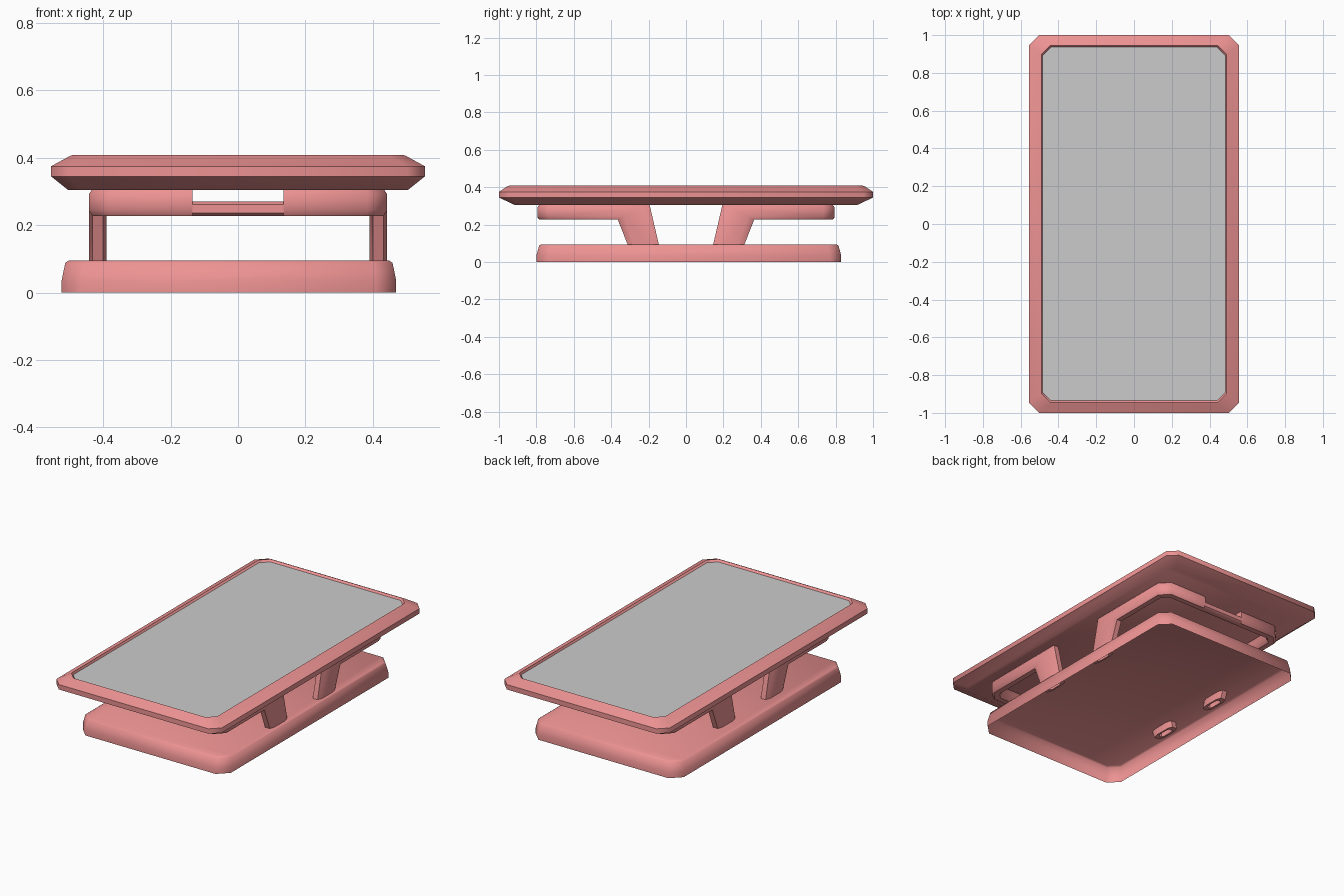
import bpy, bmesh
from math import radians
from mathutils import Vector

if "Cube" in bpy.data.objects:
    bpy.data.objects.remove(bpy.data.objects["Cube"])

red = bpy.data.materials.new("coral_paint")
red.diffuse_color = (0.85, 0.29, 0.29, 1)
red.use_nodes = True
red.node_tree.nodes["Principled BSDF"].inputs["Base Color"].default_value = red.diffuse_color


def loft(name, rings, angle, cap_start=True, cap_end=True, mat=red, flip=(1, 1)):
    """Skin a list of equal-length point rings into one object."""
    bm = bmesh.new()
    vs = [[bm.verts.new((p[0] * flip[0], p[1] * flip[1], p[2])) for p in r] for r in rings]
    n = len(vs[0])
    for a, b in zip(vs, vs[1:]):
        for i in range(n):
            j = (i + 1) % n
            bm.faces.new((a[i], a[j], b[j], b[i]))
    if cap_start:
        bm.faces.new(vs[0][::-1])
    if cap_end:
        bm.faces.new(vs[-1])
    bmesh.ops.recalc_face_normals(bm, faces=bm.faces)
    me = bpy.data.meshes.new(name)
    bm.to_mesh(me)
    bm.free()
    ob = bpy.data.objects.new(name, me)
    bpy.context.collection.objects.link(ob)
    if mat:
        me.materials.append(mat)
    bpy.ops.object.select_all(action='DESELECT')
    ob.select_set(True)
    bpy.context.view_layer.objects.active = ob
    bpy.ops.object.shade_smooth_by_angle(angle=radians(angle))
    return ob


def plate(hx, hy, c, z, cx=0, cy=0):
    """Rectangle with cut corners."""
    pts = [(hx, hy - c), (hx - c, hy), (c - hx, hy), (-hx, hy - c),
           (-hx, c - hy), (c - hx, -hy), (hx - c, -hy), (hx, c - hy)]
    return [Vector((x + cx, y + cy, z)) for x, y in pts]


def section(*corners, f=0.2):
    """Four corners of a bar section, each chamfered."""
    q = [Vector(c) for c in corners]
    out = []
    for i in range(4):
        out += [q[i].lerp(q[i - 1], f), q[i].lerp(q[(i + 1) % 4], f)]
    return out


# Table top frame with closed underside, and the inset panel
loft("top_frame", [plate(.505, .915, .04, .305), plate(.555, 1, .052, .345),
                   plate(.555, 1, .052, .375), plate(.50, .955, .05, .405),
                   plate(.49, .945, .047, .409), plate(.483, .935, .045, .396)],
     50, cap_end=False)
panel = plate(.485, .937, .045, .397, 0, .002)
loft("inset_panel", [panel, [p - Vector((0, 0, .01)) for p in panel]], 30, mat=None)

# Base tray, open underneath
cx, cy = -.027, .015
loft("base_tray", [plate(.497, .815, .06, 0, cx, cy), plate(.497, .815, .06, .035, cx, cy),
                   plate(.486, .80, .055, .088, cx, cy), plate(.476, .79, .055, .095, cx, cy)],
     100, cap_start=False)

# Support bars: half crossbar, corner, side rail and slanted leg in one sweep
lo, hi = .228, .308
xo, xi = .443, .39
foot = section((xo, -.295, .05), (xo, -.135, .05), (xi, -.135, .05), (xi, -.295, .05))
mid = sum(foot, Vector()) / 8
hole = [mid.lerp(p, .6) for p in foot]
rings = [
    section((.135, -.795, lo), (.135, -.795, hi), (.135, -.74, hi), (.135, -.74, lo)),
    section((.385, -.795, lo), (.385, -.795, hi), (.36, -.74, hi), (.36, -.74, lo)),
    section((xo, -.735, lo), (xo, -.735, hi), (xi, -.71, hi), (xi, -.71, lo)),
    section((xo, -.365, lo), (xo, -.195, hi), (xi, -.195, hi), (xi, -.365, lo)),
    foot, hole, [p + Vector((0, 0, .03)) for p in hole],
]
for sy, end in ((1, "front"), (-1, "back")):
    for sx, side in ((1, "right"), (-1, "left")):
        loft(f"{end}_{side}_support_leg", rings, 40, flip=(sx, sy))
    # Thinner middle of the crossbar, leaving the notch under the top
    loft(f"{end}_crossbar_middle",
         [section((x, -.795, lo), (x, -.795, .27), (x, -.74, .27), (x, -.74, lo))
          for x in (-.137, .137)], 40, flip=(1, sy))
